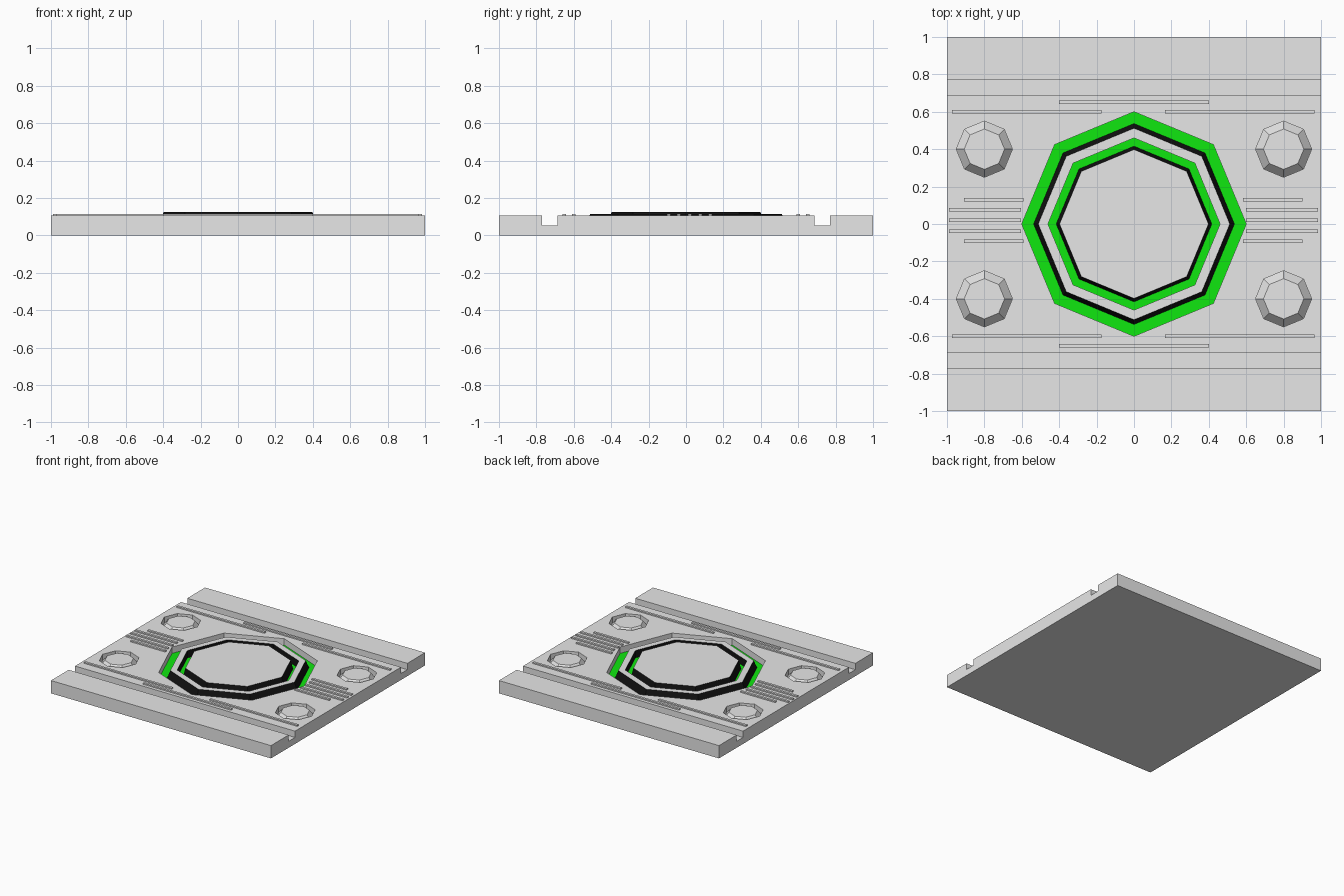
import bpy, bmesh, math

if "Cube" in bpy.data.objects:
    bpy.data.objects.remove(bpy.data.objects["Cube"])

def material(name, rgb):
    m = bpy.data.materials.new(name)
    m.diffuse_color = (*rgb, 1)
    m.use_nodes = True
    m.node_tree.nodes["Principled BSDF"].inputs["Base Color"].default_value = m.diffuse_color
    return m

GREY = material("light_grey", (0.8, 0.8, 0.8))
GREEN = material("bright_green", (0.005, 0.8, 0.005))
BLACK = material("black", (0.006, 0.006, 0.006))

TOP, FLOOR = 0.105, 0.053

def finish(name, bm, mats):
    me = bpy.data.meshes.new(name)
    bm.to_mesh(me)
    bm.free()
    for m in mats:
        me.materials.append(m)
    ob = bpy.data.objects.new(name, me)
    bpy.context.collection.objects.link(ob)
    return ob

def octagon_stack(name, profile, mats, slots, loc=(0, 0), closed=False):
    """Eight-sided rings through (radius, z); last ring is capped."""
    bm = bmesh.new()
    rings = [[bm.verts.new((loc[0] + r * math.cos(i * math.pi / 4),
                            loc[1] + r * math.sin(i * math.pi / 4), z))
              for i in range(8)] for r, z in profile]
    for k in range(len(rings) - 1):
        a, b = rings[k], rings[k + 1]
        for i in range(8):
            j = (i + 1) % 8
            bm.faces.new((a[i], a[j], b[j], b[i])).material_index = slots[k]
    bm.faces.new(rings[-1])
    if closed:
        bm.faces.new(rings[0][::-1])
    return finish(name, bm, mats)

# Base plate: side profile with two grooves, extruded along x
profile = [(-1, 0), (1, 0), (1, TOP), (.77, TOP), (.77, FLOOR), (.688, FLOOR), (.688, TOP),
           (-.688, TOP), (-.688, FLOOR), (-.77, FLOOR), (-.77, TOP), (-1, TOP)]
bm = bmesh.new()
face = bm.faces.new([bm.verts.new((-1, y, z)) for y, z in profile])
ext = bmesh.ops.extrude_face_region(bm, geom=[face])
bmesh.ops.translate(bm, vec=(2, 0, 0),
                    verts=[v for v in ext["geom"] if isinstance(v, bmesh.types.BMVert)])
bmesh.ops.recalc_face_normals(bm, faces=bm.faces)
plate = finish("base_plate", bm, [GREY])

# Octagonal pockets cut into the plate
BOLTS = [(x, y) for x in (-.8, .8) for y in (-.4, .4)]
for r, loc in [(.6, (0, 0))] + [(.15, b) for b in BOLTS]:
    cutter = octagon_stack("pocket_cutter", [(r, .05), (r, .3)], [GREY], [0], loc, True)
    cutter.hide_render = True
    mod = plate.modifiers.new("pocket", "BOOLEAN")
    mod.operation, mod.solver, mod.object = "DIFFERENCE", "EXACT", cutter
    bpy.context.view_layer.objects.active = plate
    bpy.ops.object.modifier_apply(modifier=mod.name)
    bpy.data.objects.remove(cutter)

# Central pad: green channels, black walls, grey tops
octagon_stack("centre_pad",
              [(.6, FLOOR), (.537, FLOOR), (.512, .114), (.46, .114), (.46, FLOOR),
               (.416, FLOOR), (.398, .125), (.39, .125)],
              [GREY, GREEN, BLACK], [1, 2, 0, 2, 1, 2, 0])

# Tapered bolt heads in the corner pockets
for b in BOLTS:
    octagon_stack("bolt_head", [(.15, FLOOR), (.108, TOP)], [GREY], [0], b)

# Thin raised ribs
def rib(x0, x1, y):
    bm = bmesh.new()
    bmesh.ops.create_cube(bm, size=1)
    for v in bm.verts:
        v.co = ((x0 + x1) / 2 + v.co.x * (x1 - x0), y + v.co.y * .019,
                (TOP + .115) / 2 - .002 + v.co.z * .014)
    finish("rib", bm, [GREY])

for s in (-1, 1):
    rib(-.4, .4, s * .651)
    rib(-.972, -.175, s * .601)
    rib(.167, .966, s * .601)
for y in (.13, -.092):
    rib(-.908, -.592, y)
    rib(.584, .9, y)
for y in (.075, .019, -.039):
    rib(-.988, -.605, y)
    rib(.6, .984, y)
